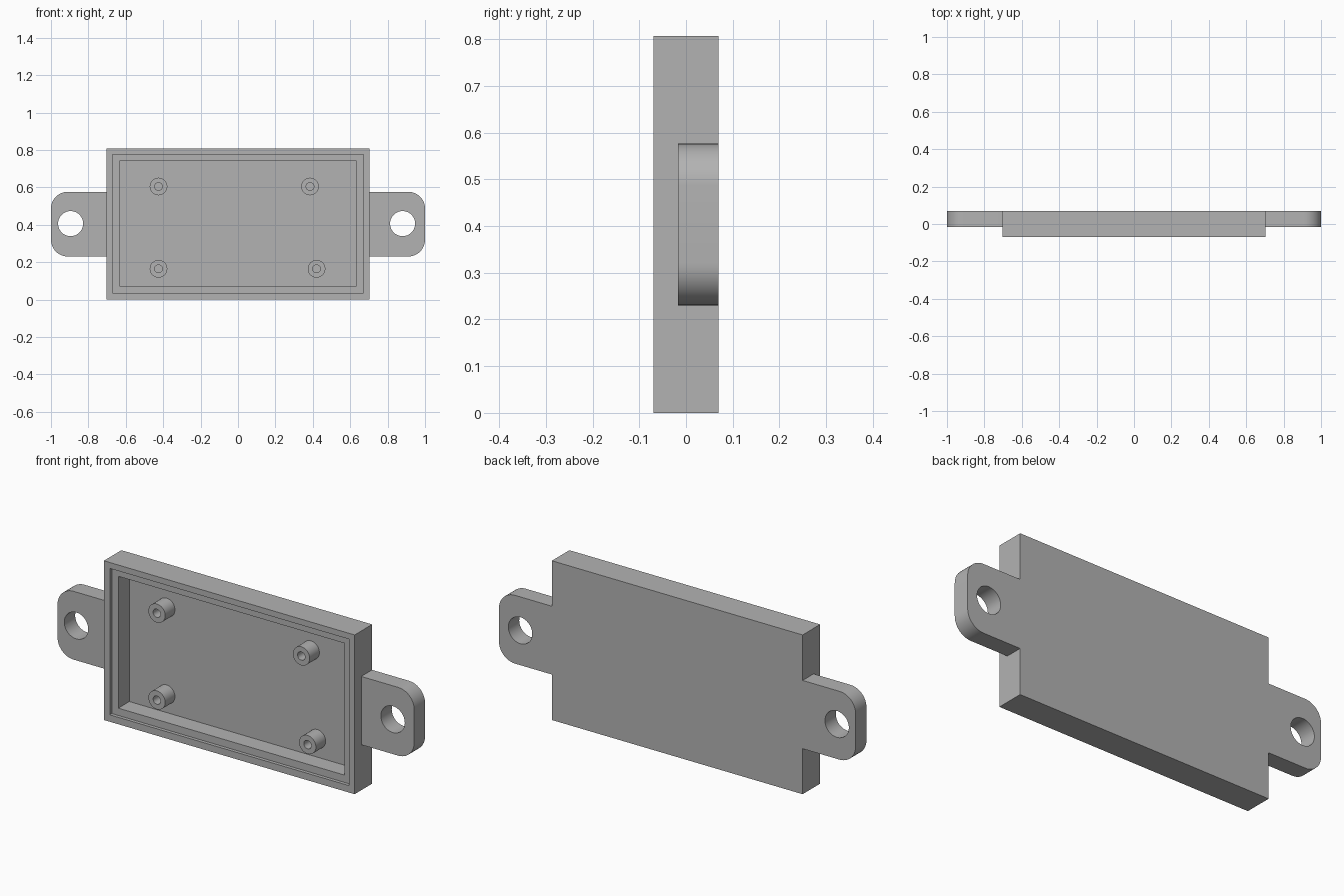
import bpy
import bmesh
from math import pi, cos, sin, radians

if "Cube" in bpy.data.objects:
    bpy.data.objects.remove(bpy.data.objects["Cube"], do_unlink=True)

# Single plain grey
GREY = (0.45, 0.45, 0.45, 1)
grey = bpy.data.materials.new("plain grey")
grey.use_nodes = True
grey.diffuse_color = GREY
grey.node_tree.nodes["Principled BSDF"].inputs["Base Color"].default_value = GREY

BACK, FRONT = 0.07, -0.07
FLOOR = 0.035
HEIGHT = 0.807
MID = HEIGHT / 2


def rect(x, low, high):
    return [(-x, low), (x, low), (x, high), (-x, high)]


def circle(x, z, r, n=48):
    return [(x + r * cos(2 * pi * i / n), z + r * sin(2 * pi * i / n)) for i in range(n)]


def loft(name, sections, smooth=False):
    """Join (outline, y) sections in order and cap both ends."""
    bm = bmesh.new()
    rings = [[bm.verts.new((x, y, z)) for x, z in outline] for outline, y in sections]
    for a, b in zip(rings, rings[1:]):
        for i in range(len(a)):
            j = (i + 1) % len(a)
            bm.faces.new((a[i], a[j], b[j], b[i]))
    bm.faces.new(rings[0])
    bm.faces.new(rings[-1])
    bmesh.ops.recalc_face_normals(bm, faces=bm.faces)
    mesh = bpy.data.meshes.new(name)
    bm.to_mesh(mesh)
    bm.free()
    mesh.materials.append(grey)
    obj = bpy.data.objects.new(name, mesh)
    bpy.context.collection.objects.link(obj)
    if smooth:
        smooth_shade(obj)
    return obj


def activate(obj):
    bpy.ops.object.select_all(action="DESELECT")
    obj.select_set(True)
    bpy.context.view_layer.objects.active = obj


def smooth_shade(obj):
    activate(obj)
    bpy.ops.object.shade_smooth_by_angle(angle=radians(30))


# Tray with a stepped rim around the cavity
STEP = -0.053
outer = rect(0.703, 0, HEIGHT)
rebate = rect(0.67, 0.035, 0.777)
cavity = rect(0.634, 0.072, 0.74)
loft("tray", [(outer, BACK), (outer, FRONT), (rebate, FRONT),
              (rebate, STEP), (cavity, STEP), (cavity, FLOOR)])

# Hollow screw posts
posts = {"upper_right": (-0.425, 0.605), "lower_right": (-0.425, 0.165),
         "upper_left": (0.385, 0.605), "lower_left": (0.42, 0.165)}
for place, (x, z) in posts.items():
    wall, bore = circle(x, z, 0.047), circle(x, z, 0.021)
    loft("screw_post_" + place, [(wall, FLOOR + 0.005), (wall, -0.043),
                                 (bore, -0.043), (bore, FLOOR - 0.001)], True)


# Mounting tabs with rounded outer corners and a bolt hole
def tab_outline(side, tip=1.0, root=0.703, half=0.173, r=0.09, steps=12):
    points = [(side * root, MID - half)]
    for corner, start in ((-1, -pi / 2), (1, 0)):
        for i in range(steps + 1):
            a = start + pi / 2 * i / steps
            points.append((side * (tip - r + r * cos(a)),
                           MID + corner * (half - r) + r * sin(a)))
    points.append((side * root, MID + half))
    return points


for name, side, hole_x in (("left", 1, 0.88), ("right", -1, -0.895)):
    outline = tab_outline(side)
    tab = loft("mounting_tab_" + name, [(outline, -0.017), (outline, BACK)])
    hole = circle(hole_x, MID + 0.003, 0.067)
    cutter = loft("bolt_hole_cutter", [(hole, -0.1), (hole, 0.1)])
    cutter.hide_render = True
    cut = tab.modifiers.new("bolt_hole", "BOOLEAN")
    cut.operation = "DIFFERENCE"
    cut.solver = "EXACT"
    cut.object = cutter
    activate(tab)
    bpy.ops.object.modifier_apply(modifier=cut.name)
    bpy.data.objects.remove(cutter, do_unlink=True)
    smooth_shade(tab)
